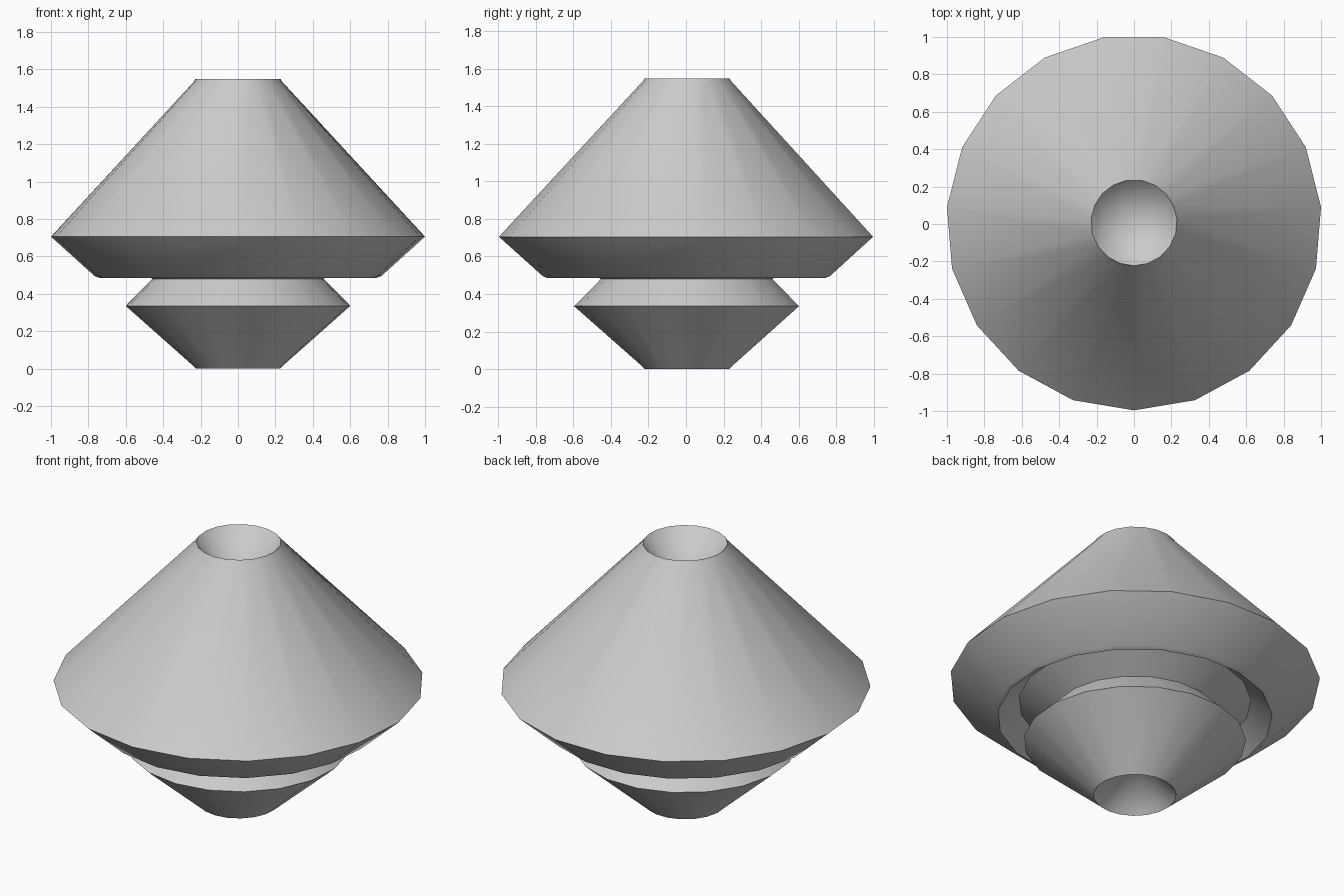
import bpy, bmesh, math

if "Cube" in bpy.data.objects:
    bpy.data.objects.remove(bpy.data.objects["Cube"])

SIDES = 19
Y_SHIFT = 0.007


def lathe(name, profile):
    """Revolve (radius, z) points into a smooth 19-sided body; radius 0 makes a tip."""
    bm = bmesh.new()
    rings = []
    for r, z in profile:
        if r == 0:
            rings.append([bm.verts.new((0, Y_SHIFT, z))] * SIDES)
            continue
        ring = []
        for i in range(SIDES):
            a = -math.pi / 2 + 2 * math.pi * i / SIDES
            ring.append(bm.verts.new((r * math.cos(a), r * math.sin(a) + Y_SHIFT, z)))
        rings.append(ring)
    for lo, hi in zip(rings, rings[1:]):
        for i in range(SIDES):
            j = (i + 1) % SIDES
            corners = list(dict.fromkeys((lo[i], lo[j], hi[j], hi[i])))
            bm.faces.new(corners)
    bmesh.ops.recalc_face_normals(bm, faces=bm.faces)
    mesh = bpy.data.meshes.new(name)
    bm.to_mesh(mesh)
    bm.free()
    obj = bpy.data.objects.new(name, mesh)
    bpy.context.collection.objects.link(obj)
    bpy.context.view_layer.objects.active = obj
    obj.select_set(True)
    bpy.ops.object.shade_smooth_by_angle(angle=math.radians(35))
    obj.select_set(False)
    return obj


lathe("double_cone_body", [
    # bottom funnel and lower cone
    (0, 0.24), (0.225, 0.0), (0.235, 0.01), (0.603, 0.335),
    # waist and groove under the upper cone
    (0.46, 0.48), (0.63, 0.58), (0.745, 0.485), (0.77, 0.495),
    # upper cone with thin lip and top funnel
    (1.0034, 0.705), (0.236, 1.535), (0.23, 1.547), (0, 1.30),
])
